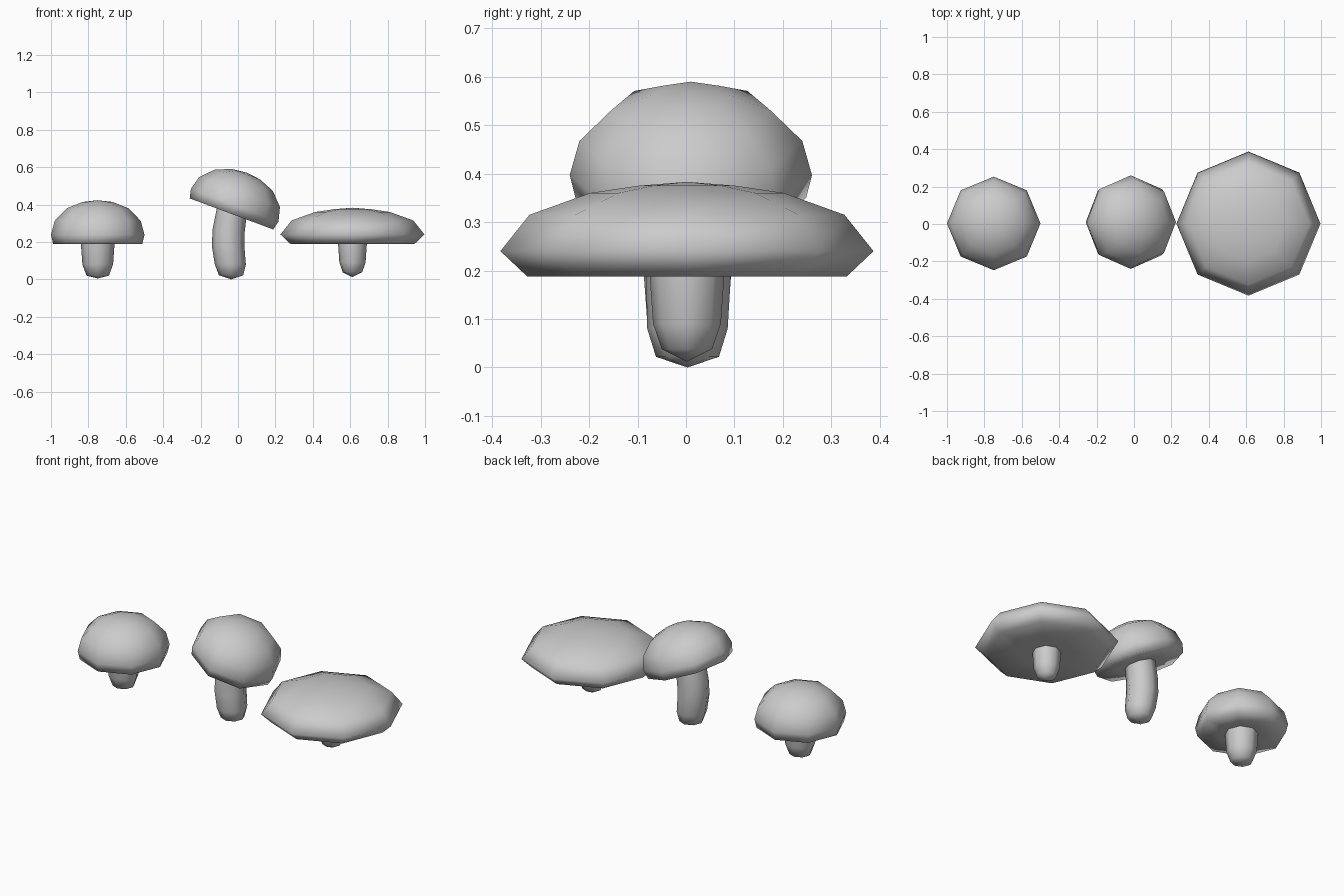
import bpy, bmesh, math
from mathutils import Vector, Matrix

if "Cube" in bpy.data.objects:
    bpy.data.objects.remove(bpy.data.objects["Cube"])

SIDES = 8


def make_rings(name, rings, matrix=Matrix.Identity(4)):
    """Skin a stack of octagonal rings (centre, radius, tilt); radius 0 gives a pole."""
    bm = bmesh.new()
    loops = []
    for (cx, cy, cz), r, tilt in rings:
        c = Vector((cx, cy, cz))
        if r == 0:
            loops.append([bm.verts.new(c)] * SIDES)
            continue
        rot = Matrix.Rotation(tilt, 3, 'Y')
        loops.append([bm.verts.new(c + rot @ Vector((
            r * math.cos(2 * math.pi * i / SIDES),
            r * math.sin(2 * math.pi * i / SIDES), 0))) for i in range(SIDES)])
    for a, b in zip(loops, loops[1:]):
        for i in range(SIDES):
            j = (i + 1) % SIDES
            corners = list(dict.fromkeys((a[i], a[j], b[j], b[i])))
            bm.faces.new(corners)
    bmesh.ops.recalc_face_normals(bm, faces=bm.faces)
    for f in bm.faces:
        f.smooth = True
    me = bpy.data.meshes.new(name)
    bm.to_mesh(me)
    bm.free()
    ob = bpy.data.objects.new(name, me)
    ob.matrix_world = matrix
    bpy.context.collection.objects.link(ob)
    return ob


def lathe(name, profile, location, tilt=0.0):
    m = Matrix.Translation(location) @ Matrix.Rotation(tilt, 4, 'Y')
    return make_rings(name, [((0, 0, z), r, 0) for r, z in profile], m)


# Cap profiles (radius, height above underside)
round_cap = [(0, 0), (0.12, 0), (0.238, 0), (0.25, 0.05), (0.23, 0.125),
             (0.165, 0.192), (0.08, 0.226), (0, 0.235)]
flat_cap = [(0, 0), (0.15, 0), (0.33, 0), (0.385, 0.052), (0.325, 0.127),
            (0.20, 0.172), (0.10, 0.187), (0, 0.195)]

# Left mushroom: small and round
lathe("left_cap", round_cap, (-0.75, 0.003, 0.188))
lathe("left_stem", [(0, 0.005), (0.06, 0.02), (0.082, 0.08), (0.09, 0.19), (0.09, 0.23)],
      (-0.75, 0.003, 0))

# Middle mushroom: tall with tilted cap and bent stem
tilt = math.radians(20.4)
lathe("middle_cap", round_cap, (-0.035, 0.01, 0.35), tilt)
make_rings("middle_stem", [
    ((-0.037, 0.003, 0.0), 0, 0),
    ((-0.037, 0.003, 0.022), 0.065, 0),
    ((-0.041, 0.003, 0.08), 0.083, 0),
    ((-0.053, 0.005, 0.18), 0.087, 0),
    ((-0.050, 0.007, 0.26), 0.086, 0.12),
    ((-0.035, 0.01, 0.35), 0.084, tilt),
    ((-0.021, 0.01, 0.39), 0.084, tilt)])

# Right mushroom: wide and flat
lathe("right_cap", flat_cap, (0.612, 0.002, 0.188))
lathe("right_stem", [(0, 0.012), (0.052, 0.038), (0.07, 0.09), (0.077, 0.19), (0.077, 0.23)],
      (0.612, 0.002, 0))
